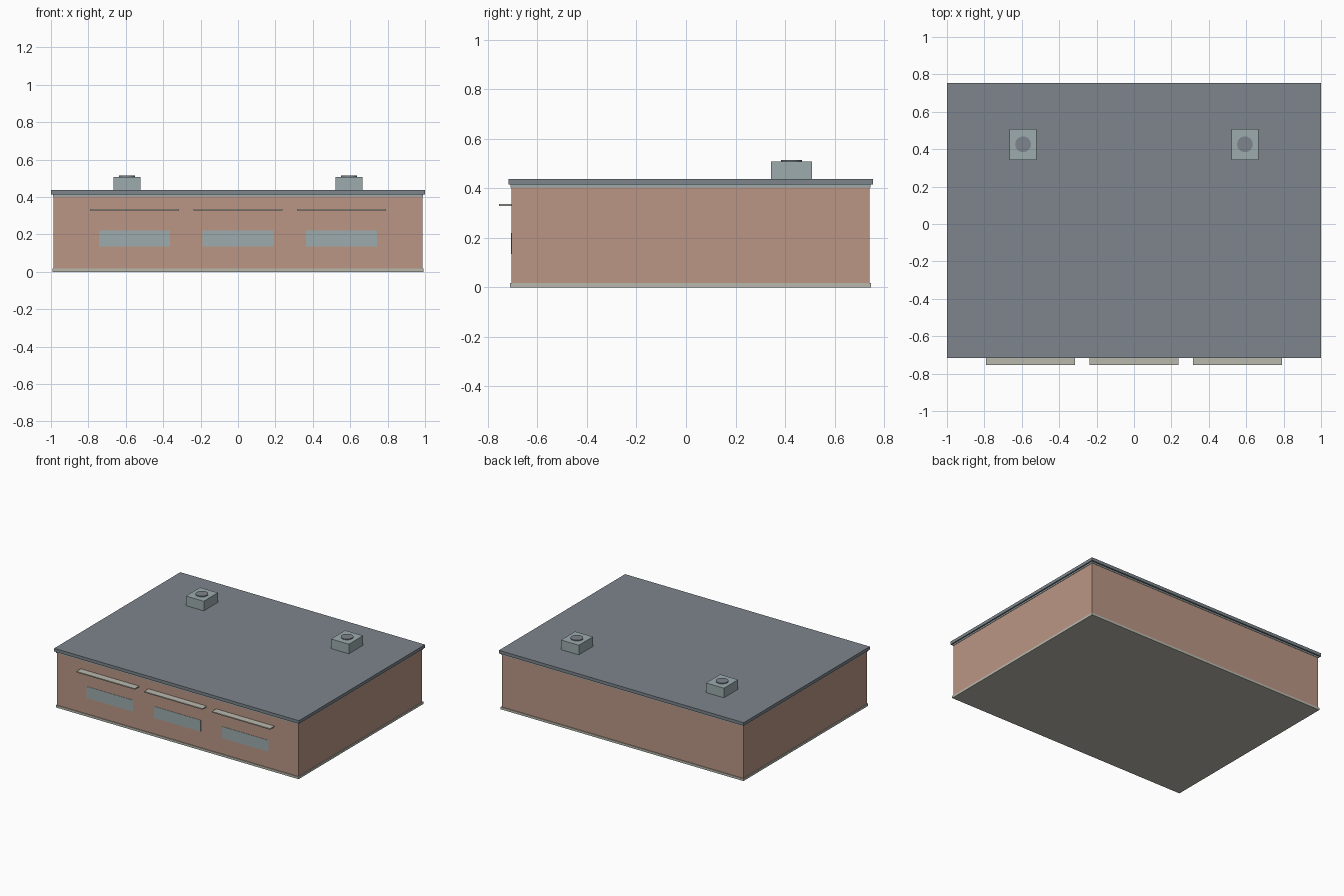
import bpy
import bmesh
from mathutils import Matrix, Vector

if "Cube" in bpy.data.objects:
    bpy.data.objects.remove(bpy.data.objects["Cube"], do_unlink=True)


def material(name, rgb):
    linear = [((c / 255 + 0.055) / 1.055) ** 2.4 for c in rgb] + [1]
    mat = bpy.data.materials.new(name)
    mat.use_nodes = True
    mat.diffuse_color = linear
    mat.node_tree.nodes["Principled BSDF"].inputs["Base Color"].default_value = linear
    return mat


brick = material("brick", (186, 150, 133))
slate = material("slate roof", (125, 133, 140))
stone = material("pale stone", (186, 185, 174))
metal = material("blue grey metal", (156, 171, 174))


def finish(name, bm, mat):
    mesh = bpy.data.meshes.new(name)
    bm.to_mesh(mesh)
    bm.free()
    mesh.materials.append(mat)
    obj = bpy.data.objects.new(name, mesh)
    bpy.context.collection.objects.link(obj)
    return obj


def box(name, x, y, z, mat):
    """Box spanning the given (min, max) ranges."""
    bm = bmesh.new()
    lo, hi = Vector((x[0], y[0], z[0])), Vector((x[1], y[1], z[1]))
    matrix = Matrix.Translation((lo + hi) / 2) @ Matrix.Diagonal((*(hi - lo), 1))
    bmesh.ops.create_cube(bm, size=1, matrix=matrix)
    return finish(name, bm, mat)


def disc(name, x, y, z, radius, mat):
    bm = bmesh.new()
    matrix = Matrix.Translation((x, y, (z[0] + z[1]) / 2))
    bmesh.ops.create_cone(bm, cap_ends=True, segments=24, radius1=radius,
                          radius2=radius, depth=z[1] - z[0], matrix=matrix)
    return finish(name, bm, mat)


# Building shell, stacked from the ground up
box("base_plinth", (-0.992, 0.992), (-0.71, 0.746), (0, 0.017), stone)
box("walls", (-0.987, 0.987), (-0.705, 0.741), (0.017, 0.403), brick)
box("eaves_trim", (-0.99, 0.99), (-0.708, 0.744), (0.403, 0.414), metal)
box("roof_slab", (-1, 1), (-0.717, 0.755), (0.414, 0.437), slate)

# Front windows, each with a thin canopy
for side, x in (("right", -0.553), ("middle", 0), ("left", 0.553)):
    box(f"{side}_window", (x - 0.19, x + 0.19), (-0.707, -0.704), (0.135, 0.22), metal)
    box(f"{side}_canopy", (x - 0.238, x + 0.238), (-0.755, -0.704), (0.329, 0.337), stone)

# Rooftop ventilation units
for side, x in (("right", -0.593), ("left", 0.593)):
    box(f"{side}_vent_unit", (x - 0.073, x + 0.073), (0.343, 0.508), (0.436, 0.508), metal)
    disc(f"{side}_vent_fan", x, 0.426, (0.507, 0.514), 0.042, slate)
